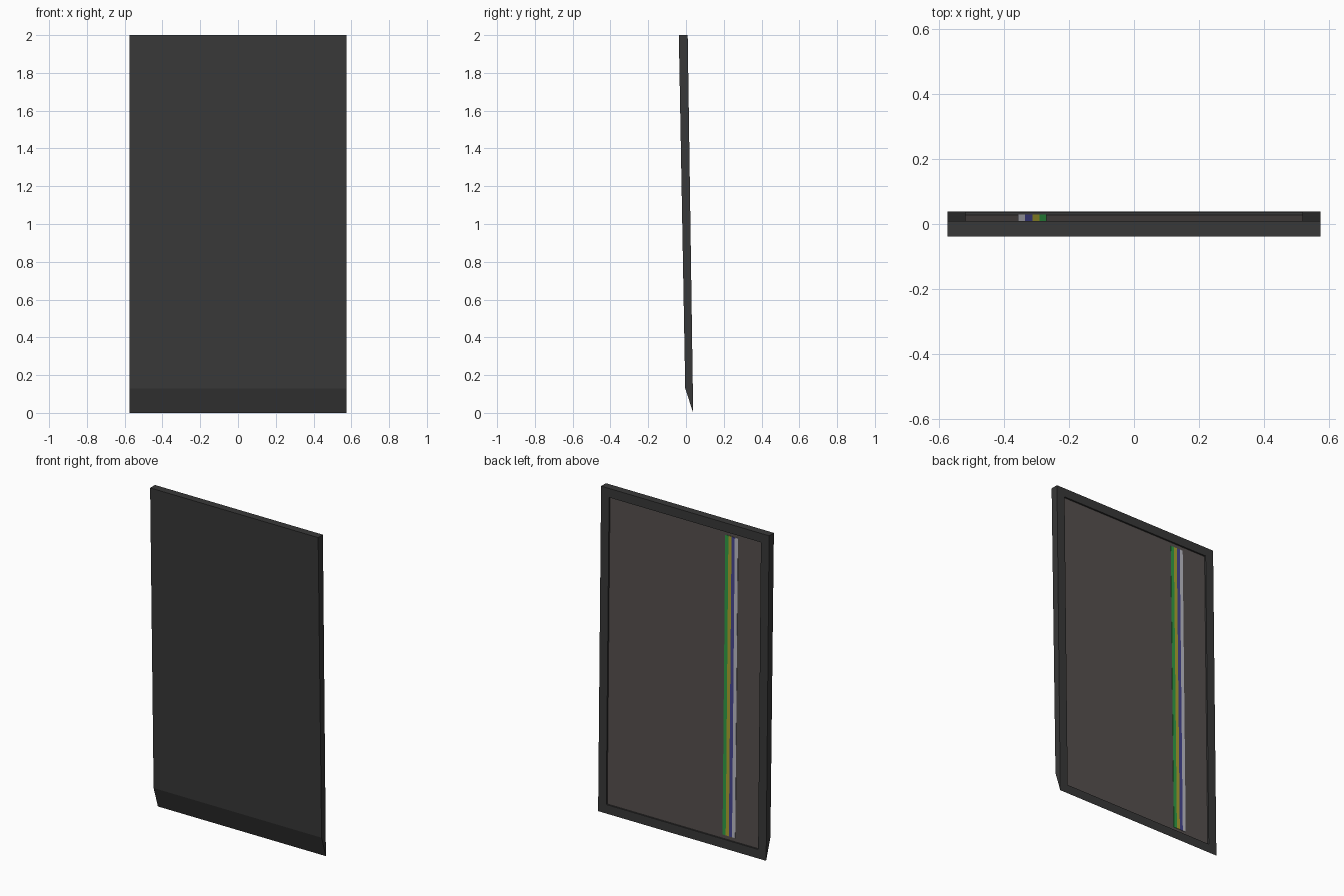
import bpy, bmesh

if "Cube" in bpy.data.objects:
    bpy.data.objects.remove(bpy.data.objects["Cube"])

def material(name, rgb):
    m = bpy.data.materials.new(name)
    m.diffuse_color = (*rgb, 1)
    m.use_nodes = True
    m.node_tree.nodes["Principled BSDF"].inputs["Base Color"].default_value = m.diffuse_color
    return m

def add_object(name, bm, *mats):
    bmesh.ops.recalc_face_normals(bm, faces=bm.faces)
    me = bpy.data.meshes.new(name)
    bm.to_mesh(me)
    bm.free()
    for m in mats:
        me.materials.append(m)
    ob = bpy.data.objects.new(name, me)
    bpy.context.collection.objects.link(ob)
    return ob

def prism(profile, x0, x1):
    """Extrude a (y, z) outline along x."""
    bm = bmesh.new()
    face = bm.faces.new([bm.verts.new((x0, y, z)) for y, z in profile])
    ext = bmesh.ops.extrude_face_region(bm, geom=[face])["geom"]
    verts = [v for v in ext if isinstance(v, bmesh.types.BMVert)]
    bmesh.ops.translate(bm, verts=verts, vec=(x1 - x0, 0, 0))
    bmesh.ops.recalc_face_normals(bm, faces=bm.faces)
    return bm

HALF_W, BORDER, RECESS = 0.575, 0.078, 0.01

def back_y(z):
    """Sloping back plane."""
    return 0.038 - 0.0145 * z

# leaning slab with a chamfered foot and a recessed back
bm = prism([(back_y(0), 0), (back_y(2), 2), (-0.038, 2), (-0.004, 0.13)], -HALF_W, HALF_W)
back = max(bm.faces, key=lambda f: f.normal.y)
bmesh.ops.inset_region(bm, faces=[back], thickness=BORDER)
walls = bmesh.ops.inset_region(bm, faces=[back], thickness=0, depth=-RECESS)
back.material_index = 1
add_object("door_panel", bm, material("dark_grey", (0.04, 0.04, 0.04)),
           material("warm_grey", (0.09, 0.078, 0.075)))

# coloured stripes running down the recess
stripes = {
    "grey": (0.5, 0.5, 0.55),
    "blue": (0.06, 0.06, 0.28),
    "yellow": (0.4, 0.36, 0.03),
    "green": (0.03, 0.33, 0.06),
}
z0, z1 = BORDER, 2 - BORDER
for i, (name, rgb) in enumerate(stripes.items()):
    x = -0.357 + i * 0.0217
    outline = [(back_y(z) - RECESS + d, z) for z, d in
               ((z0, -0.002), (z0, 0.002), (z1, 0.002), (z1, -0.002))]
    add_object(name + "_stripe", prism(outline, x, x + 0.0217), material(name, rgb))
